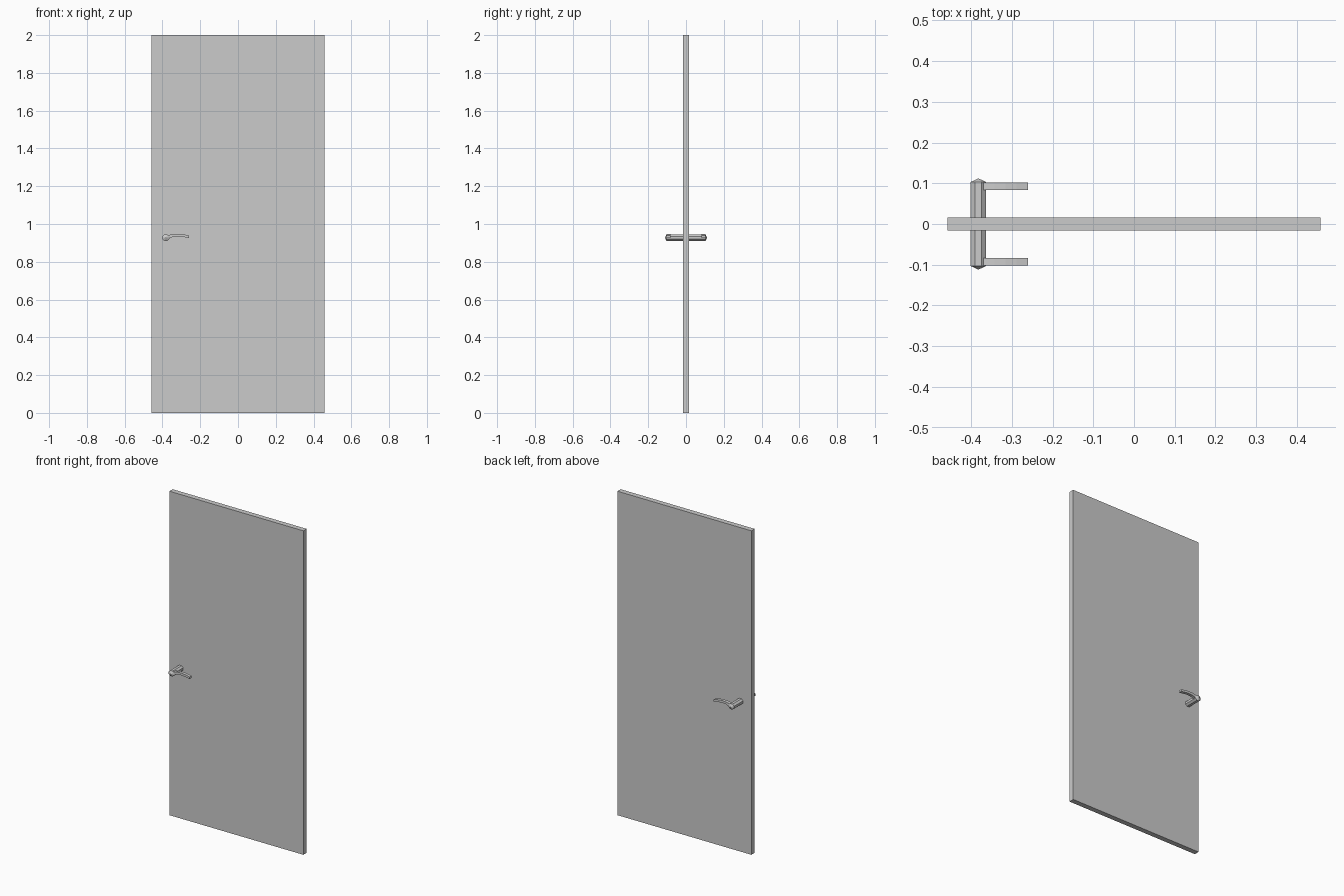
import bpy, bmesh
from math import cos, sin, tau
from mathutils import Vector

if "Cube" in bpy.data.objects:
    bpy.data.objects.remove(bpy.data.objects["Cube"])


def make_object(name, bm):
    bmesh.ops.recalc_face_normals(bm, faces=bm.faces)
    mesh = bpy.data.meshes.new(name)
    bm.to_mesh(mesh)
    bm.free()
    obj = bpy.data.objects.new(name, mesh)
    bpy.context.collection.objects.link(obj)
    return obj


def mirror_y(obj):
    # Mirror about the door's middle plane
    obj.modifiers.new("mirror_y", 'MIRROR').use_axis = (False, True, False)


# Door leaf
bm = bmesh.new()
bmesh.ops.create_cube(bm, size=1)
bmesh.ops.scale(bm, vec=(0.915, 0.032, 2.0), verts=bm.verts)
bmesh.ops.translate(bm, vec=(0, 0, 1.0), verts=bm.verts)
make_object("door_panel", bm)

# Octagonal spindle with pointed end caps
SIDES, CX, CZ, R = 8, -0.382, 0.928, 0.0205
bm = bmesh.new()
rings = []
for y in (-0.103, 0.103):
    rings.append([bm.verts.new((CX + R * cos(tau * (i + 0.5) / SIDES), y,
                                CZ + R * 0.9 * sin(tau * (i + 0.5) / SIDES)))
                  for i in range(SIDES)])
tips = [bm.verts.new((CX, y, CZ)) for y in (-0.112, 0.112)]
for i in range(SIDES):
    j = (i + 1) % SIDES
    bm.faces.new((rings[0][i], rings[0][j], rings[1][j], rings[1][i]))
    for ring, tip in zip(rings, tips):
        bm.faces.new((ring[i], ring[j], tip))
make_object("handle_spindle", bm)

# Curved lever: arched side profile extruded through its thickness
top = [(-0.385, 0.938), (-0.365, 0.942), (-0.342, 0.947), (-0.315, 0.948),
       (-0.288, 0.945), (-0.26, 0.939)]
bottom = [(-0.26, 0.926), (-0.288, 0.931), (-0.315, 0.934), (-0.342, 0.932),
          (-0.365, 0.924), (-0.385, 0.918)]
bm = bmesh.new()
face = bm.faces.new([bm.verts.new((x, -0.102, z)) for x, z in top + bottom])
ext = bmesh.ops.extrude_face_region(bm, geom=[face])
bmesh.ops.translate(bm, vec=Vector((0, 0.019, 0)),
                    verts=[v for v in ext["geom"] if isinstance(v, bmesh.types.BMVert)])
mirror_y(make_object("handle_levers", bm))
